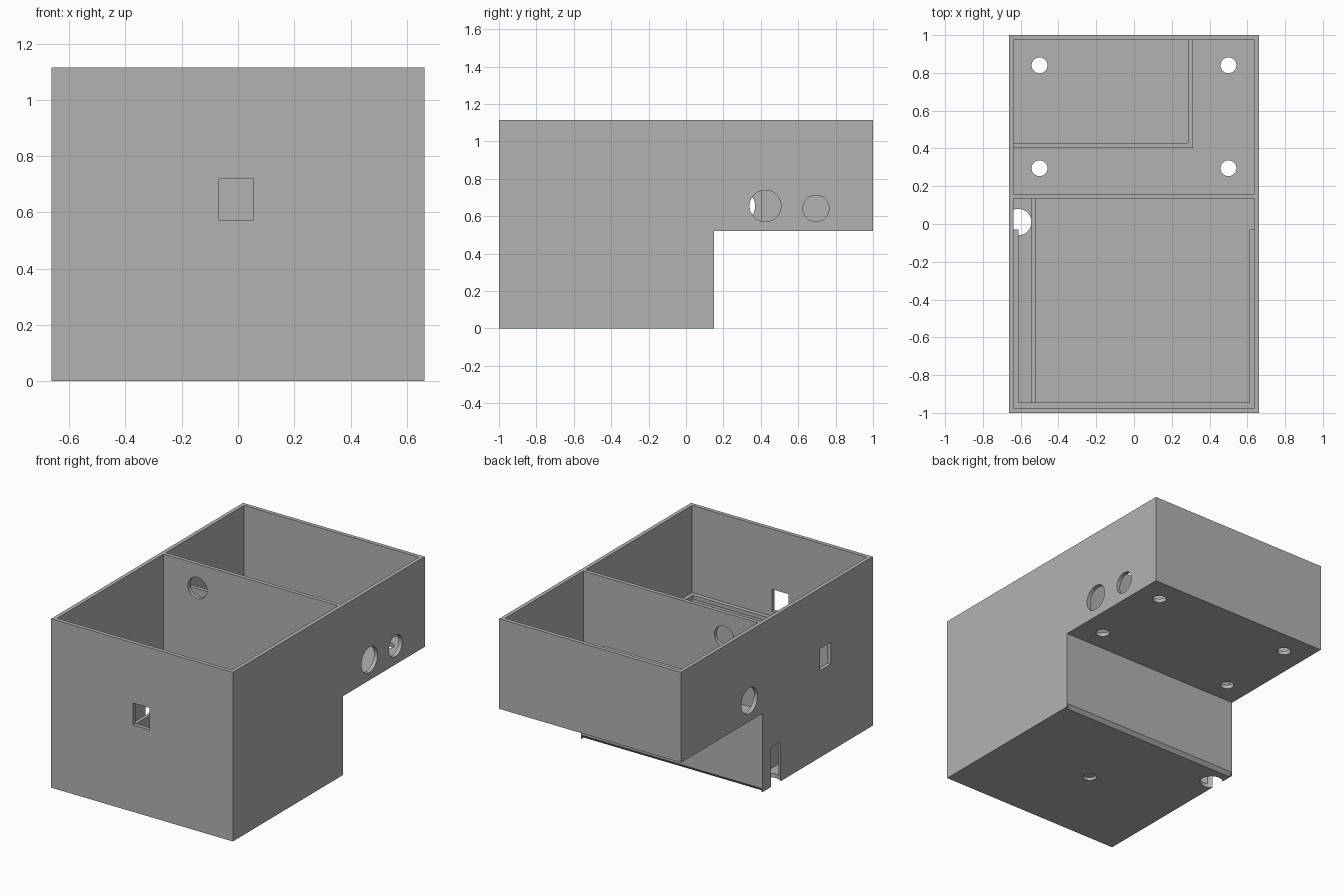
import bpy, bmesh, math
from mathutils import Matrix, Vector

if "Cube" in bpy.data.objects:
    bpy.data.objects.remove(bpy.data.objects["Cube"])

grey = bpy.data.materials.new("plain grey")
grey.diffuse_color = (0.45, 0.45, 0.45, 1)
grey.use_nodes = True
grey.node_tree.nodes["Principled BSDF"].inputs["Base Color"].default_value = grey.diffuse_color

W, T, H = 0.663, 0.026, 1.115      # half width, wall thickness, height
STEP_Y, STEP_Z = 0.15, 0.52        # underside step


def finish(name, bm):
    bmesh.ops.recalc_face_normals(bm, faces=bm.faces)
    mesh = bpy.data.meshes.new(name)
    bm.to_mesh(mesh)
    bm.free()
    mesh.materials.append(grey)
    ob = bpy.data.objects.new(name, mesh)
    bpy.context.collection.objects.link(ob)
    return ob


def box(name, x0, x1, y0, y1, z0, z1):
    bm = bmesh.new()
    bmesh.ops.create_cube(bm, size=1)
    for v in bm.verts:
        v.co = Vector(((x0 + x1) / 2 + v.co.x * (x1 - x0),
                       (y0 + y1) / 2 + v.co.y * (y1 - y0),
                       (z0 + z1) / 2 + v.co.z * (z1 - z0)))
    return finish(name, bm)


def prism(name, yz, x0, x1):
    """Extrude a side profile along x."""
    bm = bmesh.new()
    face = bm.faces.new([bm.verts.new((x0, y, z)) for y, z in yz])
    out = bmesh.ops.extrude_face_region(bm, geom=[face])
    new = [g for g in out["geom"] if isinstance(g, bmesh.types.BMVert)]
    bmesh.ops.translate(bm, verts=new, vec=(x1 - x0, 0, 0))
    return finish(name, bm)


def rod(name, centre, radius, length, axis):
    rot = {"X": Matrix.Rotation(math.pi / 2, 4, "Y"),
           "Y": Matrix.Rotation(math.pi / 2, 4, "X"),
           "Z": Matrix.Identity(4)}[axis]
    bm = bmesh.new()
    bmesh.ops.create_cone(bm, cap_ends=True, segments=48, radius1=radius,
                          radius2=radius, depth=length,
                          matrix=Matrix.Translation(centre) @ rot)
    return finish(name, bm)


def cut(target, cutter):
    """Subtract the cutter and discard it."""
    mod = target.modifiers.new("cut", "BOOLEAN")
    mod.operation, mod.solver, mod.object = "DIFFERENCE", "EXACT", cutter
    bpy.context.view_layer.update()
    deps = bpy.context.evaluated_depsgraph_get()
    mesh = bpy.data.meshes.new_from_object(target.evaluated_get(deps))
    target.modifiers.clear()
    target.data = mesh
    bpy.data.objects.remove(cutter)


# stepped outer shell
shell = prism("enclosure_shell", [(-1, 0), (STEP_Y, 0), (STEP_Y, STEP_Z),
                                  (1, STEP_Z), (1, H), (-1, H)], -W, W)
inner = W - T
# deep front chamber and shallow rear chamber
cut(shell, box("front_chamber", -inner, inner, -1 + T, 0.134, T, 2))
cut(shell, box("rear_chamber", -inner, inner, 0.16, 1 - T, STEP_Z + T, 2))
# square ports in front and left walls
cut(shell, box("front_port", -0.067, 0.055, -1.1, -0.9, 0.573, 0.718))
cut(shell, box("left_port", -0.75, -0.6, -0.565, -0.45, 0.573, 0.718))
# round cable holes in the side walls and the divider
for x, y, z, r in ((W, 0.424, 0.655, 0.084), (W, 0.695, 0.642, 0.07),
                   (-W, 0.286, 0.655, 0.084)):
    cut(shell, rod("side_hole", (x, y, z), r, 0.15, "X"))
cut(shell, rod("divider_hole", (-0.39, 0.147, 0.957), 0.07, 0.1, "Y"))
# screw holes in the rear floor
for x in (-0.5, 0.5):
    for y in (0.295, 0.84):
        cut(shell, rod("screw_hole", (x, y, STEP_Z), 0.042, 0.2, "Z"))
# blind hole under the front floor, and corner cable notch
cut(shell, rod("mount_hole", (0, -0.425, 0), 0.042, 0.04, "Z"))
cut(shell, rod("cable_notch", (-0.613, 0.01, 0.08), 0.07, 0.36, "Z"))
# bevelled lower edge of the step wall
cut(shell, prism("step_bevel", [(STEP_Y - 0.025, -0.005), (STEP_Y + 0.01, -0.005),
                                (STEP_Y + 0.01, 0.035)], -0.655, 0.655))

# battery pocket walls in the rear chamber
E = 0.005
box("pocket_front_wall", -inner - E, 0.312, 0.402, 0.428, STEP_Z + 0.01, 0.80)
box("pocket_side_wall", 0.286, 0.312, 0.428, 1 - T + E, STEP_Z + 0.01, 0.80)

# floor rib and support ledge in the front chamber
box("floor_rib", -0.545, -0.522, -1 + T - E, 0.134 + E, 0.02, 0.20)
Z0, Z1 = 0.515, 0.54
box("front_ledge", -inner - E, inner + E, -1 + T - E, -0.945, Z0, Z1)
for name, s in (("left_ledge", -1), ("right_ledge", 1)):
    a, b = sorted((s * 0.611, s * (inner + E)))
    box(name, a, b, -0.945, -0.03, Z0, Z1)

# soften the round holes only
bpy.ops.object.select_all(action="DESELECT")
shell.select_set(True)
bpy.context.view_layer.objects.active = shell
bpy.ops.object.shade_smooth_by_angle(angle=math.radians(30))
